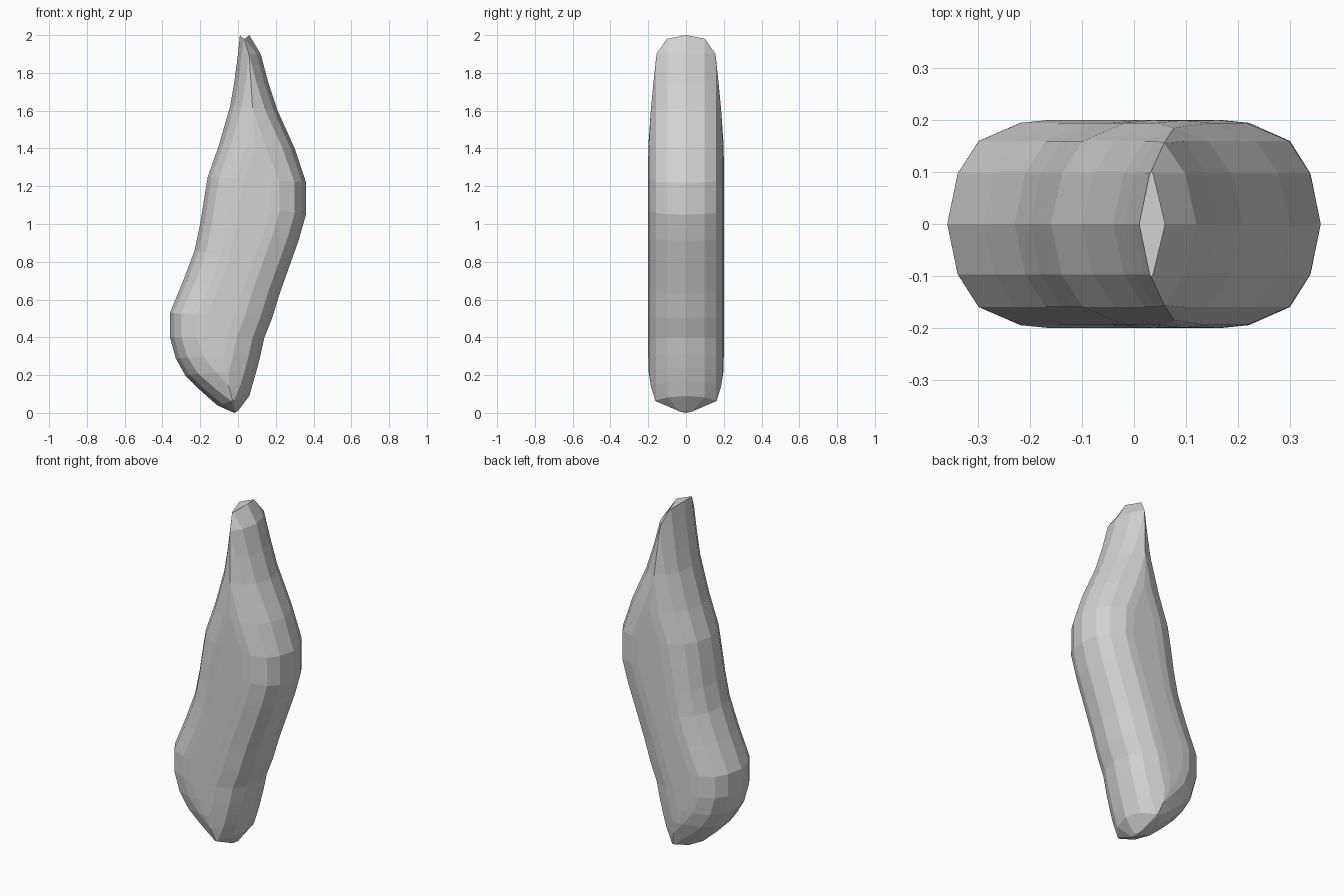
import bpy
import bmesh
from mathutils import Vector

cube = bpy.data.objects.get("Cube")
if cube:
    bpy.data.objects.remove(cube, do_unlink=True)

# Outline as rungs from bottom to top: right edge (x, z), left edge (x, z)
RUNGS = [
    (0, .01, -.02, 0), (.06, .09, -.11, .04), (.08, .16, -.2, .12),
    (.1, .23, -.28, .2), (.12, .31, -.33, .29), (.14, .4, -.36, .4),
    (.18, .5, -.36, .53), (.22, .63, -.29, .7), (.27, .77, -.23, .86),
    (.32, .91, -.2, 1), (.36, 1.05, -.18, 1.13), (.36, 1.22, -.16, 1.25),
    (.3, 1.4, -.1, 1.42), (.21, 1.6, -.04, 1.63), (.16, 1.75, -.02, 1.75),
    (.12, 1.9, 0, 1.9), (.06, 2, .01, 2),
]
# Rounded rim: distance in from the outline, and half depth there
RIM = [(0, 0), (.02, .097), (.06, .16), (.14, .195), (.19, .2)]


def half_depth(inset):
    for (d0, y0), (d1, y1) in zip(RIM, RIM[1:]):
        if inset <= d1:
            return y0 + (y1 - y0) * (inset - d0) / (d1 - d0)
    return RIM[-1][1]


def edge_slant(edge, i, across):
    """Sine of the angle between the outline and the rung."""
    along = edge[min(i + 1, len(edge) - 1)] - edge[max(i - 1, 0)]
    return max(abs(along.normalized().cross(across)), .4)


def ring_points(i, right, left):
    """Closed cross-section through one rung."""
    span = left[i] - right[i]
    across = span.normalized()
    slant_r = edge_slant(right, i, across)
    slant_l = edge_slant(left, i, across)
    limit = span.length / (1 / slant_r + 1 / slant_l)
    # The two tips curve away towards the front and back
    bend = {0: 3, len(right) - 1: -2}.get(i, 0)
    right_side, left_side = [], []
    for inset, _ in RIM:
        inset = min(inset, limit)
        y = half_depth(inset)
        lift = bend * y * y
        for side, start, step in ((right_side, right[i], across / slant_r),
                                  (left_side, left[i], -across / slant_l)):
            p = start + step * inset
            side.append(Vector((p.x, -y, p.y + lift)))
    front = right_side + left_side[::-1]
    back = [Vector((p.x, -p.y, p.z)) for p in front[-2:0:-1]]
    return front + back


def build_body():
    right = [Vector(r[:2]) for r in RUNGS]
    left = [Vector(r[2:]) for r in RUNGS]
    bm = bmesh.new()
    rings = [[bm.verts.new(p) for p in ring_points(i, right, left)]
             for i in range(len(RUNGS))]
    # Skin the rings and close both tips
    for low, high in zip(rings, rings[1:]):
        count = len(low)
        for j in range(count):
            k = (j + 1) % count
            bm.faces.new((low[j], low[k], high[k], high[j]))
    bm.faces.new(rings[0][::-1])
    bm.faces.new(rings[-1])
    bmesh.ops.remove_doubles(bm, verts=bm.verts, dist=.0005)
    bmesh.ops.dissolve_degenerate(bm, edges=bm.edges, dist=.0005)
    bmesh.ops.recalc_face_normals(bm, faces=bm.faces)
    mesh = bpy.data.meshes.new("curved_body")
    bm.to_mesh(mesh)
    bm.free()
    body = bpy.data.objects.new("curved_body", mesh)
    bpy.context.collection.objects.link(body)
    return body


# Single plain grey
grey = bpy.data.materials.new("light_grey")
grey.use_nodes = True
colour = (.65, .65, .65, 1)
grey.diffuse_color = colour
grey.node_tree.nodes["Principled BSDF"].inputs["Base Color"].default_value = colour

build_body().data.materials.append(grey)
